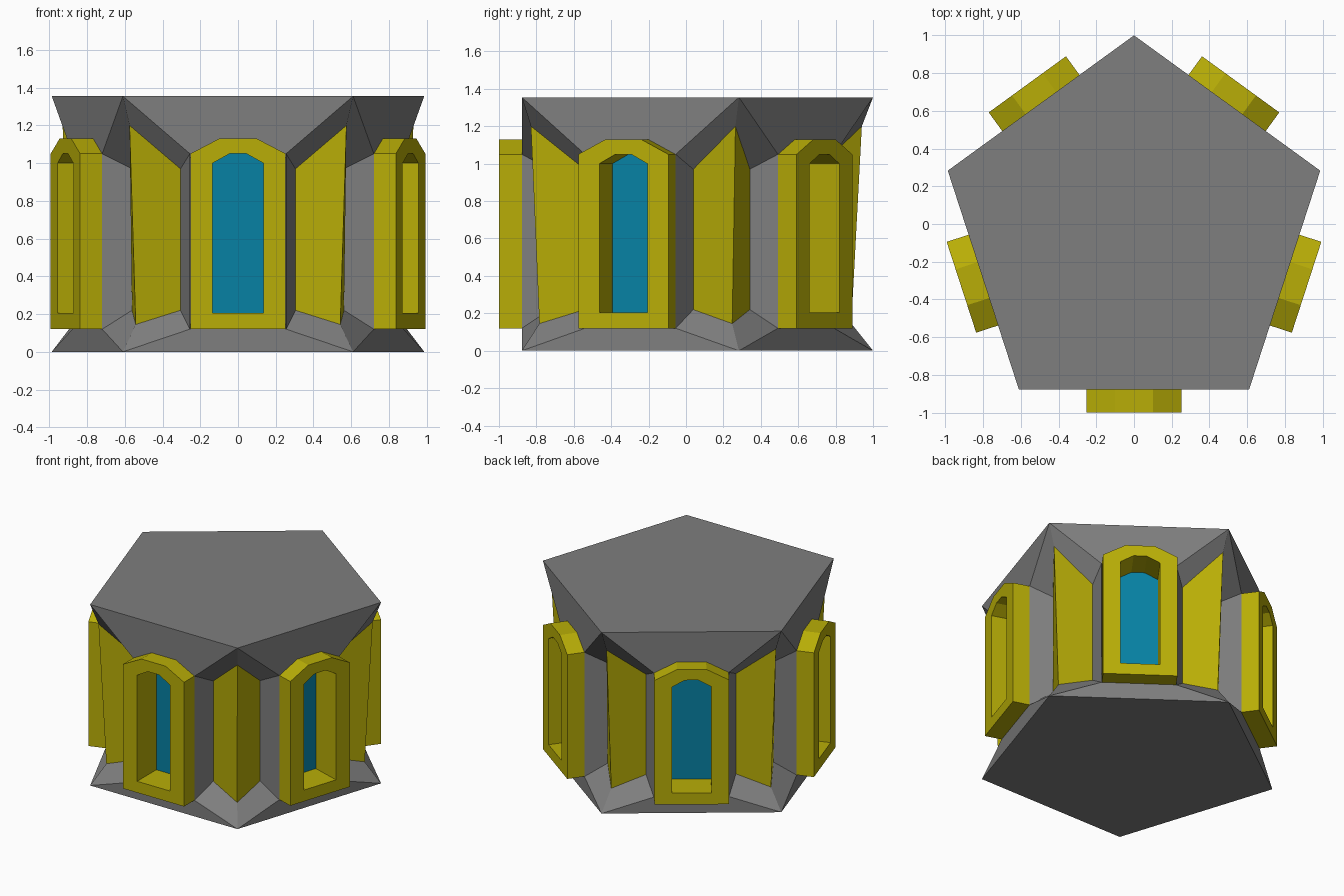
import bpy, bmesh, math
from mathutils import Vector

if "Cube" in bpy.data.objects:
    bpy.data.objects.remove(bpy.data.objects["Cube"])

H = 1.355                      # height
R = 1.038                      # pentagon circumradius
CY = -0.038                    # pentagon centre in y
D = R * math.cos(math.pi / 5)  # distance of the walls from the centre
S36, C36 = math.sin(math.pi / 5), math.cos(math.pi / 5)


def material(name, rgb):
    m = bpy.data.materials.new(name)
    m.diffuse_color = (*rgb, 1)
    m.use_nodes = True
    m.node_tree.nodes["Principled BSDF"].inputs["Base Color"].default_value = m.diffuse_color
    return m


stone = material("dark_stone", (0.21, 0.21, 0.21))
yellow = material("yellow", (0.48, 0.42, 0.002))
blue = material("blue", (0.002, 0.22, 0.37))


def place(k, p):
    """Side-local (along, out, z) to world for side k (0 = front)."""
    t, d, z = p
    a = -math.pi / 2 + k * 2 * math.pi / 5
    n, u = (math.cos(a), math.sin(a)), (-math.sin(a), math.cos(a))
    return Vector((n[0] * d + u[0] * t, n[1] * d + u[1] * t + CY, z))


def build(name, faces, mat, outward=False):
    bm = bmesh.new()
    for f in faces:
        bm.faces.new([bm.verts.new(p) for p in f])
    bmesh.ops.remove_doubles(bm, verts=bm.verts, dist=1e-4)
    bm.normal_update()
    if outward:
        for f in bm.faces:
            c = f.calc_center_median() - Vector((0, CY, 0))
            if f.normal.x * c.x + f.normal.y * c.y < 0:
                f.normal_flip()
    else:
        bmesh.ops.recalc_face_normals(bm, faces=bm.faces)
    me = bpy.data.meshes.new(name)
    bm.to_mesh(me)
    bm.free()
    ob = bpy.data.objects.new(name, me)
    bpy.context.collection.objects.link(ob)
    me.materials.append(mat)
    return ob


def corner(radius, z):
    return (radius * S36, radius * C36, z)


def mirror(p):
    return (-p[0], p[1], p[2])


# Key points on the right half of one side
top, base = corner(R, H), corner(R, 0)
waist_hi, waist_lo = (0.255, D, 1.05), (0.255, D, 0.12)
in_hi, in_lo = (0.305, 0.69, 0.97), (0.305, 0.69, 0.22)
edge_hi, edge_lo = corner(0.978, 1.20), corner(0.922, 0.145)

# Stone body: wall flaps, overhangs, skirts and recess strips
half = [(top, waist_hi, in_hi, edge_hi),
        (base, edge_lo, in_lo, waist_lo),
        (waist_hi, waist_lo, in_lo, in_hi)]
panel = (edge_hi, in_hi, in_lo, edge_lo)
body = [[place(k, top) for k in range(5)], [place(k, base) for k in range(5)]]
panels = []
for k in range(5):
    body.append([place(k, p) for p in (mirror(top), top, waist_hi, mirror(waist_hi))])
    body.append([place(k, p) for p in (mirror(base), base, waist_lo, mirror(waist_lo))])
    for f in half:
        body.append([place(k, p) for p in f])
        body.append([place(k, mirror(p)) for p in f])
    panels.append([place(k, p) for p in panel])
    panels.append([place(k, mirror(p)) for p in panel])
build("body", body, stone)
build("corner_panels", panels, yellow, outward=True)

# Window frames and glass: matching outer and inner arch outlines
outer = [(-0.253, 0.12), (0.253, 0.12), (0.253, 1.05),
         (0.1, 1.13), (-0.1, 1.13), (-0.253, 1.05)]
inner = [(-0.135, 0.205), (0.135, 0.205), (0.135, 1.0),
         (0.045, 1.05), (-0.045, 1.05), (-0.135, 1.0)]
FRONT, GLASS = 0.962, 0.735
for k in range(5):
    rings = [[place(k, (x, d, z)) for x, z in outline] for outline, d in
             ((outer, D), (outer, FRONT), (inner, FRONT), (inner, GLASS))]
    faces = []
    for r in range(4):
        a, b = rings[r], rings[(r + 1) % 4]
        for i in range(6):
            j = (i + 1) % 6
            faces.append([a[i], a[j], b[j], b[i]])
    build(f"window_frame_{k + 1}", faces, yellow)
    build(f"window_glass_{k + 1}", [rings[3]], blue, outward=True)
